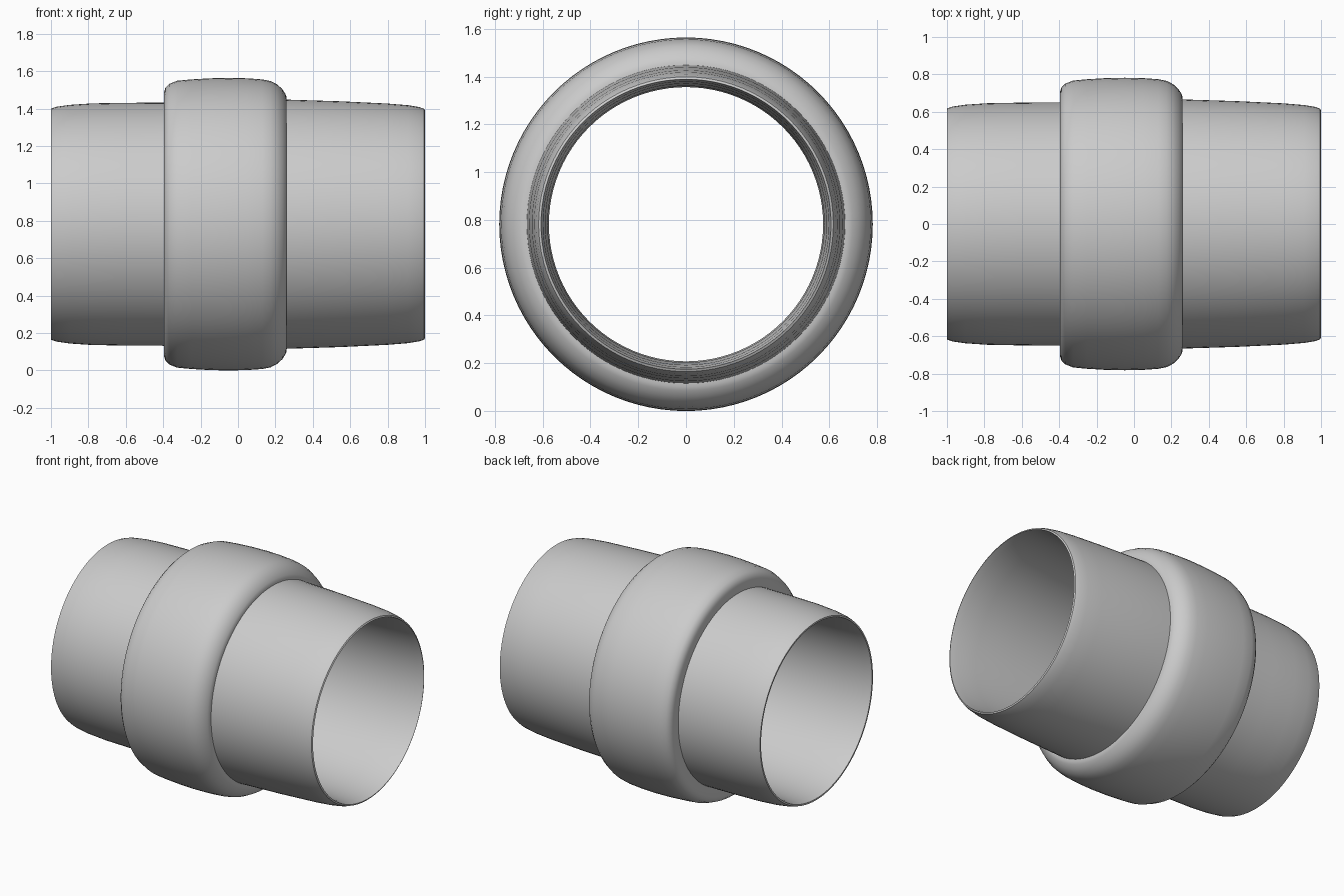
import bpy, bmesh
from math import radians, tau
from mathutils import Vector

if "Cube" in bpy.data.objects:
    bpy.data.objects.remove(bpy.data.objects["Cube"])

CENTRE_Z = 0.782
SEGMENTS = 96


def revolve(name, profile):
    """Spin a closed (x, radius) profile around the horizontal pipe axis."""
    bm = bmesh.new()
    axis = Vector((0, 0, CENTRE_Z))
    verts = [bm.verts.new((x, 0, CENTRE_Z + r)) for x, r in profile]
    edges = [bm.edges.new((a, b)) for a, b in zip(verts, verts[1:] + verts[:1])]
    bmesh.ops.spin(bm, geom=verts + edges, cent=axis, axis=(1, 0, 0),
                   angle=tau, steps=SEGMENTS, use_merge=True)
    bmesh.ops.remove_doubles(bm, verts=bm.verts, dist=1e-5)
    bmesh.ops.recalc_face_normals(bm, faces=bm.faces)
    mesh = bpy.data.meshes.new(name)
    bm.to_mesh(mesh)
    bm.free()
    obj = bpy.data.objects.new(name, mesh)
    bpy.context.collection.objects.link(obj)
    bpy.ops.object.select_all(action='DESELECT')
    obj.select_set(True)
    bpy.context.view_layer.objects.active = obj
    bpy.ops.object.shade_smooth_by_angle(angle=radians(35))
    return obj


# Thin-walled open sleeve: outer skin left to right, then the bore back
revolve("pipe_sleeve", [
    (-1.0, 0.618), (-0.97, 0.628), (-0.90, 0.638), (-0.78, 0.646), (-0.60, 0.649),
    (-0.39, 0.650), (0.26, 0.666), (0.55, 0.657), (0.80, 0.645), (0.91, 0.636),
    (0.97, 0.626), (0.995, 0.617), (1.0, 0.607),
    (0.95, 0.598), (0.80, 0.589), (0.50, 0.579), (0.0, 0.574), (-0.50, 0.579),
    (-0.80, 0.589), (-0.95, 0.598), (-1.0, 0.607),
])

# Rounded raised collar around the middle
revolve("collar", [
    (-0.396, 0.645), (-0.396, 0.705), (-0.388, 0.730), (-0.368, 0.750),
    (-0.325, 0.767), (-0.25, 0.774), (-0.15, 0.780), (-0.05, 0.782),
    (0.05, 0.780), (0.13, 0.774), (0.175, 0.765), (0.21, 0.747),
    (0.237, 0.722), (0.253, 0.697), (0.260, 0.680), (0.260, 0.660),
])
